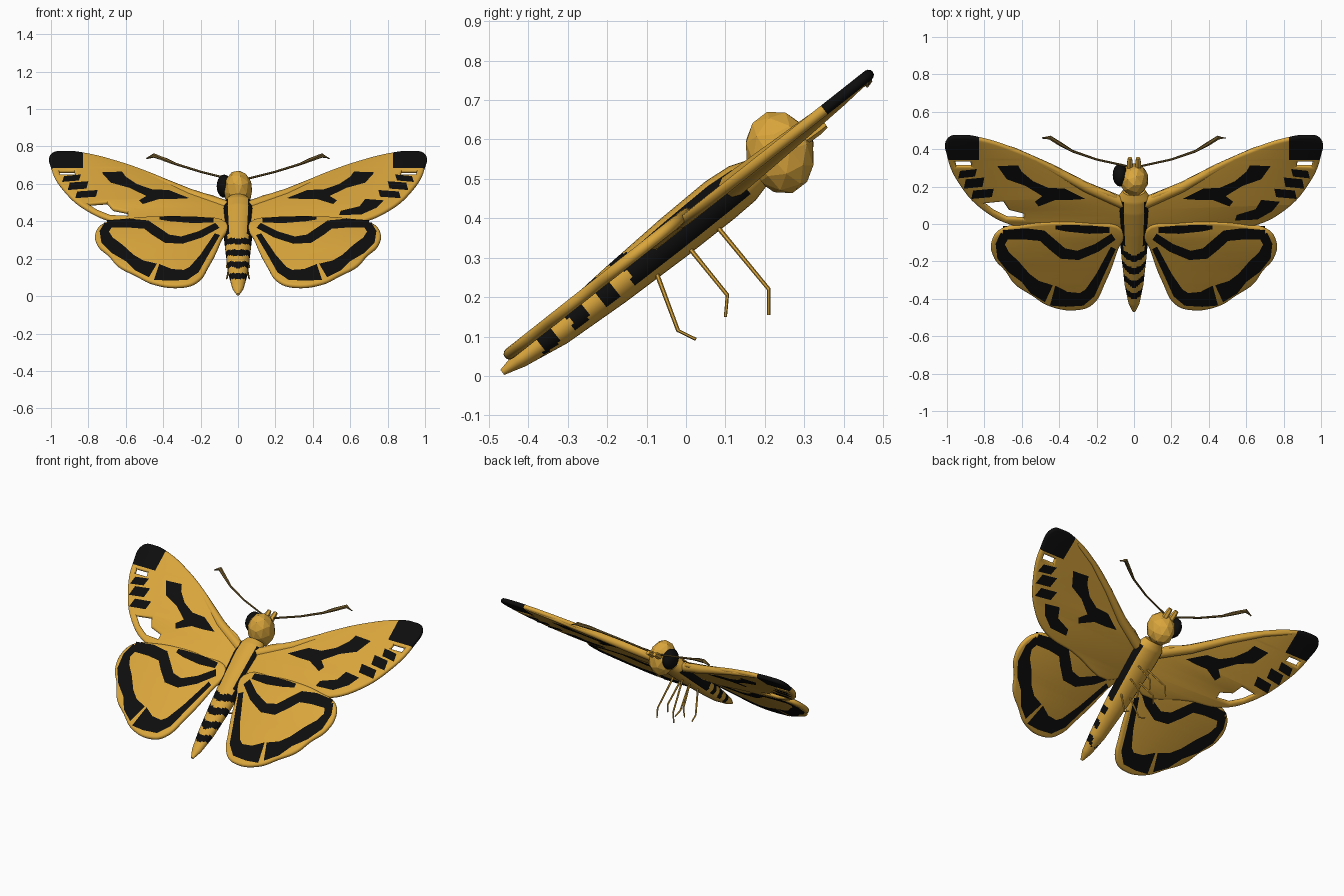
import bpy, bmesh, math
from mathutils import Matrix, Vector

if "Cube" in bpy.data.objects:
    bpy.data.objects.remove(bpy.data.objects["Cube"])

TILT = math.atan2(0.79, 1.0)
C = math.cos(TILT)
FRAME = Matrix.Translation((0, 0, 0.395)) @ Matrix.Rotation(TILT, 4, 'X')


def material(name, rgb):
    m = bpy.data.materials.new(name)
    m.diffuse_color = (*rgb, 1)
    m.use_nodes = True
    m.node_tree.nodes["Principled BSDF"].inputs["Base Color"].default_value = m.diffuse_color
    return m


GOLD = material("gold", (0.70, 0.38, 0.045))
BLACK = material("black", (0.004, 0.004, 0.004))
BROWN = material("dark brown", (0.16, 0.10, 0.025))


def finish(name, bm, mats, matrix=FRAME, smooth=None):
    me = bpy.data.meshes.new(name)
    bm.to_mesh(me)
    bm.free()
    ob = bpy.data.objects.new(name, me)
    bpy.context.collection.objects.link(ob)
    ob.matrix_world = matrix
    for m in mats:
        me.materials.append(m)
    if smooth:
        bpy.ops.object.select_all(action='DESELECT')
        ob.select_set(True)
        bpy.context.view_layer.objects.active = ob
        bpy.ops.object.shade_smooth_by_angle(angle=math.radians(smooth))
    return ob


def loft(bm, rings):
    """Skin a list of rings of points and cap both ends."""
    vs = [[bm.verts.new(p) for p in r] for r in rings]
    n = len(vs[0])
    for a, b in zip(vs, vs[1:]):
        for i in range(n):
            bm.faces.new((a[i], a[(i + 1) % n], b[(i + 1) % n], b[i]))
    bm.faces.new(vs[0])
    bm.faces.new(vs[-1])
    bmesh.ops.recalc_face_normals(bm, faces=bm.faces)


def tube(name, pts, radii, mat, matrix=None, sides=6):
    pts = [Vector(p) for p in pts]
    rings = []
    for i, p in enumerate(pts):
        d = (pts[min(i + 1, len(pts) - 1)] - pts[max(i - 1, 0)]).normalized()
        a = d.orthogonal().normalized() if abs(d.x) > 0.99 else d.cross(Vector((1, 0, 0))).normalized()
        b = d.cross(a)
        rings.append([p + radii[i] * (a * math.cos(t) + b * math.sin(t))
                      for t in (2 * math.pi * k / sides for k in range(sides))])
    bm = bmesh.new()
    loft(bm, rings)
    return finish(name, bm, [mat], matrix or Matrix(), 50)


def slab(name, outline, holes, side, n, half):
    """Wing plate with a rounded rim, cut-out windows and a dark tip."""
    cu = bpy.data.curves.new(name, 'CURVE')
    cu.dimensions, cu.fill_mode = '2D', 'BOTH'
    cu.bevel_depth, cu.bevel_resolution, cu.offset = half, 2, -half
    cu.resolution_u = 5
    for k, pts in enumerate([outline] + holes):
        sp = cu.splines.new('BEZIER')
        sp.bezier_points.add(len(pts) - 1)
        sp.use_cyclic_u = True
        for bp, (x, y) in zip(sp.bezier_points, pts):
            bp.co = (x * side, y / C, 0)
            bp.handle_left_type = bp.handle_right_type = 'VECTOR' if k else 'AUTO'
    tmp = bpy.data.objects.new(name + "_curve", cu)
    bpy.context.collection.objects.link(tmp)
    dg = bpy.context.evaluated_depsgraph_get()
    me = bpy.data.meshes.new_from_object(tmp.evaluated_get(dg))
    bm = bmesh.new()
    bm.from_mesh(me)
    bpy.data.objects.remove(tmp)
    bmesh.ops.remove_doubles(bm, verts=bm.verts, dist=1e-4)
    for co, no in (((0.83 * side, 0, 0), (1, 0, 0)), ((0, 0.352 / C, 0), (0, 1, 0))):
        bmesh.ops.bisect_plane(bm, geom=bm.verts[:] + bm.edges[:] + bm.faces[:],
                               plane_co=co, plane_no=no)
    bmesh.ops.recalc_face_normals(bm, faces=bm.faces)
    for f in bm.faces:
        c = f.calc_center_median()
        f.material_index = int(c.x * side > 0.83 and c.y > 0.352 / C)
    bmesh.ops.translate(bm, verts=bm.verts, vec=(0, 0, n))
    finish(name, bm, [GOLD, BLACK], smooth=40)


def strip(path):
    """Quads along a path of (x, y, width)."""
    quads, prev = [], None
    for i, (x, y, w) in enumerate(path):
        a, b = path[max(i - 1, 0)], path[min(i + 1, len(path) - 1)]
        d = Vector((b[0] - a[0], b[1] - a[1])).normalized() * w / 2
        cur = ((x - d.y, y + d.x), (x + d.y, y - d.x))
        if prev:
            quads.append((prev[0], prev[1], cur[1], cur[0]))
        prev = cur
    return quads


def markings(name, polys, side, n, half):
    """Thin dark sheets on the upper and lower faces of a wing."""
    bm = bmesh.new()
    for up in (1, -1):
        for p in polys:
            f = bm.faces.new([bm.verts.new((x * side, y / C, n + up * (half + 0.002))) for x, y in p])
            f.normal_update()
            if f.normal.z * up < 0:
                f.normal_flip()
    bmesh.ops.triangulate(bm, faces=bm.faces)
    finish(name, bm, [BLACK])


def box(x0, x1, y0, y1):
    return [(x0, y0), (x1, y0 - 0.01), (x1 - 0.01, y1), (x0 - 0.01, y1 + 0.01)]


# Wing outlines and markings, given for the right side
FORE = [(0.07, 0.13), (0.26, 0.215), (0.45, 0.32), (0.64, 0.405), (0.82, 0.462), (0.92, 0.475),
        (0.995, 0.46), (0.998, 0.36), (0.93, 0.21), (0.81, 0.08), (0.66, 0.0), (0.45, -0.03), (0.06, -0.06)]
HIND = [(0.06, -0.02), (0.25, 0.015), (0.45, 0.02), (0.6, 0.005), (0.71, -0.02), (0.76, -0.08),
        (0.75, -0.17), (0.69, -0.24), (0.64, -0.31), (0.55, -0.37), (0.45, -0.43), (0.3, -0.45),
        (0.22, -0.42), (0.155, -0.31), (0.09, -0.14)]
TIP_WINDOW = [(0.87, 0.315), (0.95, 0.315), (0.955, 0.337), (0.875, 0.337)]
BIG_WINDOW = [(0.80, 0.115), (0.70, 0.125), (0.67, 0.08), (0.59, 0.06), (0.59, 0.035), (0.68, 0.04), (0.75, 0.075)]
ARROW = [(0.73, 0.32), (0.62, 0.325), (0.6, 0.29), (0.54, 0.24), (0.46, 0.205), (0.37, 0.20), (0.26, 0.145),
         (0.34, 0.14), (0.42, 0.14), (0.51, 0.105), (0.53, 0.13), (0.49, 0.16), (0.58, 0.215), (0.68, 0.25)]
DASHES = [box(0.85, 0.94, 0.265, 0.295), box(0.81, 0.91, 0.21, 0.25), box(0.76, 0.87, 0.155, 0.19)]
PATCH = [(0.78, 0.13), (0.68, 0.14), (0.65, 0.09), (0.55, 0.06), (0.54, 0.03), (0.66, 0.035), (0.74, 0.08)]
STREAK = strip([(0.13, -0.015, 0.03), (0.24, -0.012, 0.045), (0.36, -0.005, 0.035), (0.42, 0.0, 0.02)])
BAND = strip([(0.70, -0.04, 0.05), (0.58, -0.035, 0.06), (0.49, -0.045, 0.06), (0.44, -0.09, 0.06),
              (0.38, -0.14, 0.06), (0.30, -0.15, 0.05), (0.2, -0.11, 0.045), (0.11, -0.05, 0.04)])
MARGIN = (strip([(0.69, -0.04, 0.05), (0.715, -0.09, 0.05), (0.70, -0.15, 0.07), (0.645, -0.21, 0.08),
                 (0.58, -0.27, 0.06), (0.53, -0.32, 0.08), (0.455, -0.355, 0.10)]) +
          strip([(0.435, -0.365, 0.11), (0.36, -0.385, 0.08), (0.28, -0.385, 0.07), (0.235, -0.35, 0.06),
                 (0.185, -0.26, 0.04), (0.11, -0.11, 0.03)]))

for side, tag in ((1, "right"), (-1, "left")):
    windows = [TIP_WINDOW] + ([BIG_WINDOW] if side < 0 else [])
    slab(f"{tag}_forewing", FORE, windows, side, 0.002, 0.014)
    slab(f"{tag}_hindwing", HIND, [], side, 0.012, 0.015)
    markings(f"{tag}_forewing_markings", [ARROW] + DASHES + ([PATCH] if side > 0 else []), side, 0.002, 0.014)
    markings(f"{tag}_hindwing_markings", STREAK + BAND + MARGIN, side, 0.012, 0.015)
    # Thickened front edge of the forewing
    tube(f"{tag}_wing_vein", [(x * side, y / C, -0.004) for x, y in
                              ((0.06, 0.11), (0.26, 0.196), (0.45, 0.30), (0.64, 0.39), (0.80, 0.445))],
         [0.032, 0.028, 0.022, 0.016, 0.010], GOLD, FRAME, 8)
    # Clubbed antenna
    tube(f"{tag}_antenna", [(x * side, y, z) for x, y, z in
                            ((0.04, 0.31, 0.625), (0.2, 0.345, 0.665), (0.33, 0.39, 0.705),
                             (0.39, 0.425, 0.73), (0.45, 0.462, 0.752), (0.49, 0.46, 0.735))],
         [0.006, 0.006, 0.007, 0.011, 0.012, 0.004], BROWN)
    # Mouth palp
    tube(f"{tag}_palp", [(0.02 * side, 0.28, 0.59), (0.022 * side, 0.33, 0.625), (0.022 * side, 0.353, 0.64)],
         [0.018, 0.017, 0.012], GOLD)
    # Three jointed legs
    for leg, pts in (("front", ((0.07, 0.39), (0.21, 0.22), (0.21, 0.155))),
                     ("middle", ((0.0, 0.335), (0.105, 0.205), (0.10, 0.15))),
                     ("rear", ((-0.08, 0.275), (-0.02, 0.115), (0.025, 0.093)))):
        tube(f"{tag}_{leg}_leg", [(x * side, y, z) for x, (y, z) in zip((0.03, 0.055, 0.06), pts)],
             [0.006, 0.005, 0.004], GOLD)

# Body: tapered loft along the tilted axis as (position, height, half width, half depth)
STATIONS = [(-0.605, -0.014, 0.008, 0.008), (-0.55, -0.016, 0.03, 0.022), (-0.43, -0.02, 0.05, 0.038),
            (-0.25, -0.018, 0.066, 0.05), (-0.05, -0.015, 0.08, 0.058), (0.1, -0.013, 0.088, 0.06),
            (0.17, -0.015, 0.085, 0.055), (0.212, -0.017, 0.06, 0.042)]
rings = []
for a, b in zip(STATIONS, STATIONS[1:]):
    steps = max(2, round((b[0] - a[0]) / 0.009))
    for k in range(steps + (b is STATIONS[-1])):
        s, n, rx, rn = (p + (q - p) * k / steps for p, q in zip(a, b))
        rings.append([(rx * math.cos(t), s, n + rn * math.sin(t))
                      for t in (2 * math.pi * j / 28 for j in range(28))])
bm = bmesh.new()
loft(bm, rings)
for f in bm.faces:
    c = f.calc_center_median()
    x, s, n = abs(c.x), c.y, c.z
    if s < -0.17:      # chevrons on the abdomen
        dark = s > -0.53 and n > -0.045 and ((s - 0.6 * x + 0.60) / 0.09) % 1 < 0.5
    else:              # dark flanks on the thorax
        dark = x > 0.052 and n > -0.052 and s < 0.17
    f.material_index = int(dark)
finish("body", bm, [GOLD, BLACK], smooth=40)

# Faceted head
bm = bmesh.new()
bmesh.ops.create_icosphere(bm, subdivisions=2, radius=1)
bmesh.ops.scale(bm, verts=bm.verts, vec=(0.078, 0.088, 0.108))
finish("head", bm, [GOLD], Matrix.Translation((0, 0.238, 0.567)) @ Matrix.Rotation(0.3, 4, 'X'))

# Dark eye on the left of the head
bm = bmesh.new()
bmesh.ops.create_uvsphere(bm, u_segments=16, v_segments=10, radius=1)
bmesh.ops.scale(bm, verts=bm.verts, vec=(0.04, 0.062, 0.062))
finish("left_eye", bm, [BLACK], Matrix.Translation((-0.074, 0.262, 0.588)), 40)
